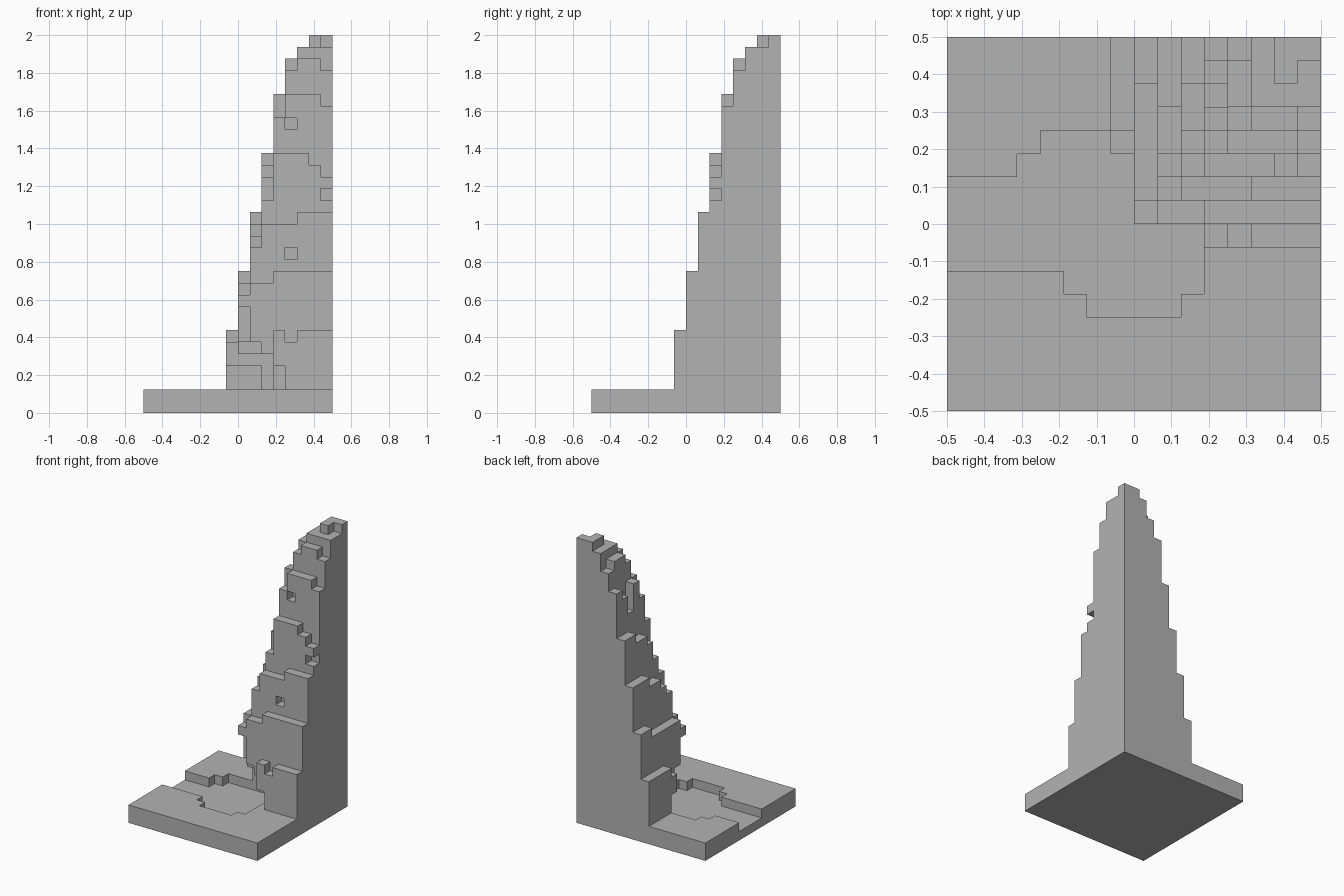
import bpy, bmesh
from mathutils import Vector

cube = bpy.data.objects.get("Cube")
if cube:
    bpy.data.objects.remove(cube, do_unlink=True)

UNIT = 1 / 16
HALF = 8

stone = bpy.data.materials.new("grey_stone")
stone.use_nodes = True
grey = (0.45, 0.45, 0.45, 1)
stone.diffuse_color = grey
stone.node_tree.nodes["Principled BSDF"].inputs["Base Color"].default_value = grey


def block(x, y, z):
    """Grid cells of a box given by its three ranges."""
    return {(i, j, k) for i in range(*x) for j in range(*y) for k in range(*z)}


# Base slab with a one-cell-deep stream bed and pool
base = block((-HALF, HALF), (-HALF, HALF), (0, 2))
for xs, ys in (((-8, 3), (-2, 2)), ((-5, 3), (-2, 3)), ((-4, 3), (-2, 4)),
               ((-3, 3), (-3, 0)), ((-2, 2), (-4, 0))):
    base -= block(xs, ys, (1, 2))

# Stepped cliff: the height depends on the distance from the outer corner
STEPS = {-1: 7, 0: 12, 1: 17, 2: 22, 3: 27, 4: 30, 5: 31, 6: 32, 7: 32}
height = {(i, j): STEPS[min(i, j)] for i in range(-1, 8) for j in range(-1, 8)
          if min(i, j) >= 0 or max(i, j) >= 3}

# Broken ledges, one cell or more lower than their step
worn = {(4, -1): 6, (-1, 3): 6, (0, 0): 10, (1, 1): 14, (1, 2): 15,
        (2, 2): 18, (2, 3): 20, (6, 2): 21, (7, 2): 20, (3, 3): 25,
        (3, 5): 24, (3, 6): 26, (7, 3): 26, (4, 4): 29, (7, 4): 29,
        (4, 7): 29, (7, 6): 31}
for i in (1, 2):
    worn[i, 0] = 11
for i in (2, 3, 4):
    worn[i, 1] = 16
for j in range(1, 6):
    worn[0, j] = 11
for j in (3, 4):
    worn[1, j] = 16
for j in (4, 5):
    worn[2, j] = 21
height.update(worn)

# Cave at the inner corner, its ceiling dropping towards the back
CEILING = {0: 6, 1: 6, 2: 5, 3: 4}


def floor_of(i, j):
    if (i, j) == (0, 0):
        return 9
    inner = max(i, j) < 3 or min(i, j) < 2
    return CEILING.get(max(i, j), 2) if inner else 2


cliff = set()
for (i, j), top in height.items():
    cliff |= block((i, i + 1), (j, j + 1), (floor_of(i, j), top))

# Small holes in the cliff face
cliff -= {(4, 1, 13), (7, 2, 18), (4, 3, 24)}

solid = base | cliff


def build(name, cells):
    """Mesh the exposed sides of the cells and merge flat areas."""
    bm = bmesh.new()
    for cell in sorted(cells):
        for axis in range(3):
            for sign in (-1, 1):
                side = list(cell)
                side[axis] += sign
                if tuple(side) in solid:
                    continue
                u, v = Vector(), Vector()
                u[(axis + 1) % 3] = 1
                v[(axis + 2) % 3] = 1
                start = Vector(cell)
                start[axis] += max(sign, 0)
                ring = [start, start + u, start + u + v, start + v]
                bm.faces.new([bm.verts.new(p * UNIT) for p in ring[::sign]])
    bmesh.ops.remove_doubles(bm, verts=bm.verts, dist=UNIT / 100)
    bmesh.ops.dissolve_limit(bm, angle_limit=0.01, verts=bm.verts, edges=bm.edges)
    mesh = bpy.data.meshes.new(name)
    bm.to_mesh(mesh)
    bm.free()
    mesh.materials.append(stone)
    obj = bpy.data.objects.new(name, mesh)
    bpy.context.collection.objects.link(obj)


build("base_slab", base)
build("stepped_cliff", cliff)
